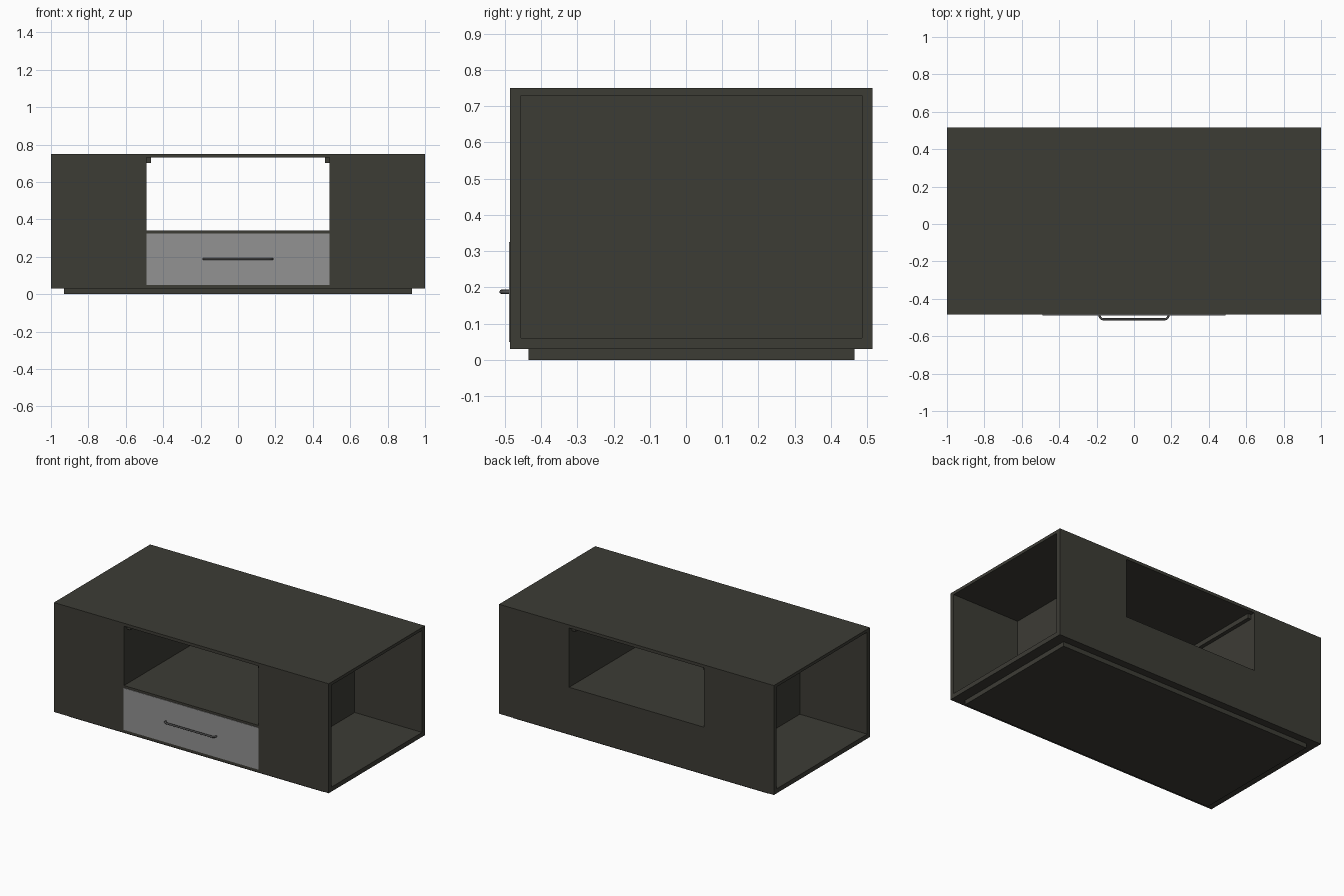
import bpy, bmesh, math
from mathutils import Vector

if "Cube" in bpy.data.objects:
    bpy.data.objects.remove(bpy.data.objects["Cube"])


def material(name, rgb):
    m = bpy.data.materials.new(name)
    m.diffuse_color = (*rgb, 1)
    m.use_nodes = True
    m.node_tree.nodes["Principled BSDF"].inputs["Base Color"].default_value = m.diffuse_color
    return m


DARK = material("dark_wood", (0.046, 0.045, 0.036))
GREY = material("grey_drawer", (0.29, 0.29, 0.29))
METAL = material("handle_metal", (0.09, 0.09, 0.09))


def box(name, x, y, z, mat=DARK):
    bm = bmesh.new()
    bmesh.ops.create_cube(bm, size=1)
    for v in bm.verts:
        v.co = Vector([(r[0] + r[1]) / 2 + c * (r[1] - r[0])
                       for r, c in zip((x, y, z), v.co)])
    me = bpy.data.meshes.new(name)
    bm.to_mesh(me)
    bm.free()
    me.materials.append(mat)
    ob = bpy.data.objects.new(name, me)
    bpy.context.collection.objects.link(ob)
    return ob


F, B = -0.485, 0.515      # front and back of the cabinet
T = 0.03                  # panel thickness
W = 0.49                  # half width of the middle bay

# Plinth, bottom and top boards
box("plinth", (-0.93, 0.93), (-0.435, 0.465), (0, 0.03))
box("bottom_board_front_edge", (-W, W), (F, F + T), (0.03, 0.05))
box("bottom_board", (-1, 1), (F + T, B - T), (0.03, 0.06))
box("top_board", (-1, 1), (F, B), (0.73, 0.75))

# Left and right bays, open at the ends
for side, s in (("left", -1), ("right", 1)):
    def span(a, b):
        return tuple(sorted((s * a, s * b)))
    box(side + "_front_panel", span(W, 1), (F, F + T), (0.03, 0.73))
    box(side + "_back_panel", span(W, 1), (B - T, B), (0.03, 0.73))
    box(side + "_partition", span(W, W + 0.02), (F + T, B - T), (0.06, 0.73))
    box(side + "_top_rail", span(W - 0.025, W), (F + T, B - T), (0.70, 0.73))

# Middle bay: shelf and lower back
box("shelf", (-W, W), (F, B), (0.325, 0.34))
box("lower_back_panel", (-W, W), (B - T, B), (0.03, 0.325))

# Drawer front
box("drawer_front", (-W, W), (F - 0.003, F + 0.02), (0.05, 0.325), GREY)

# Handle: a bent rod with rounded corners
HX, HY, HZ, R, BEND = 0.184, -0.509, 0.188, 0.006, 0.02
arc = [(HX - BEND + BEND * math.cos(a), HY + BEND - BEND * math.sin(a))
       for a in (i * math.pi / 12 for i in range(7))]
path = [(HX, F)] + arc
path += [(-x, y) for x, y in reversed(path)]
cu = bpy.data.curves.new("drawer_handle", 'CURVE')
cu.dimensions = '3D'
cu.bevel_depth = R
cu.bevel_resolution = 2
sp = cu.splines.new('POLY')
sp.points.add(len(path) - 1)
for p, (x, y) in zip(sp.points, path):
    p.co = (x, y, HZ, 1)
cu.materials.append(METAL)
handle = bpy.data.objects.new("drawer_handle", cu)
bpy.context.collection.objects.link(handle)
